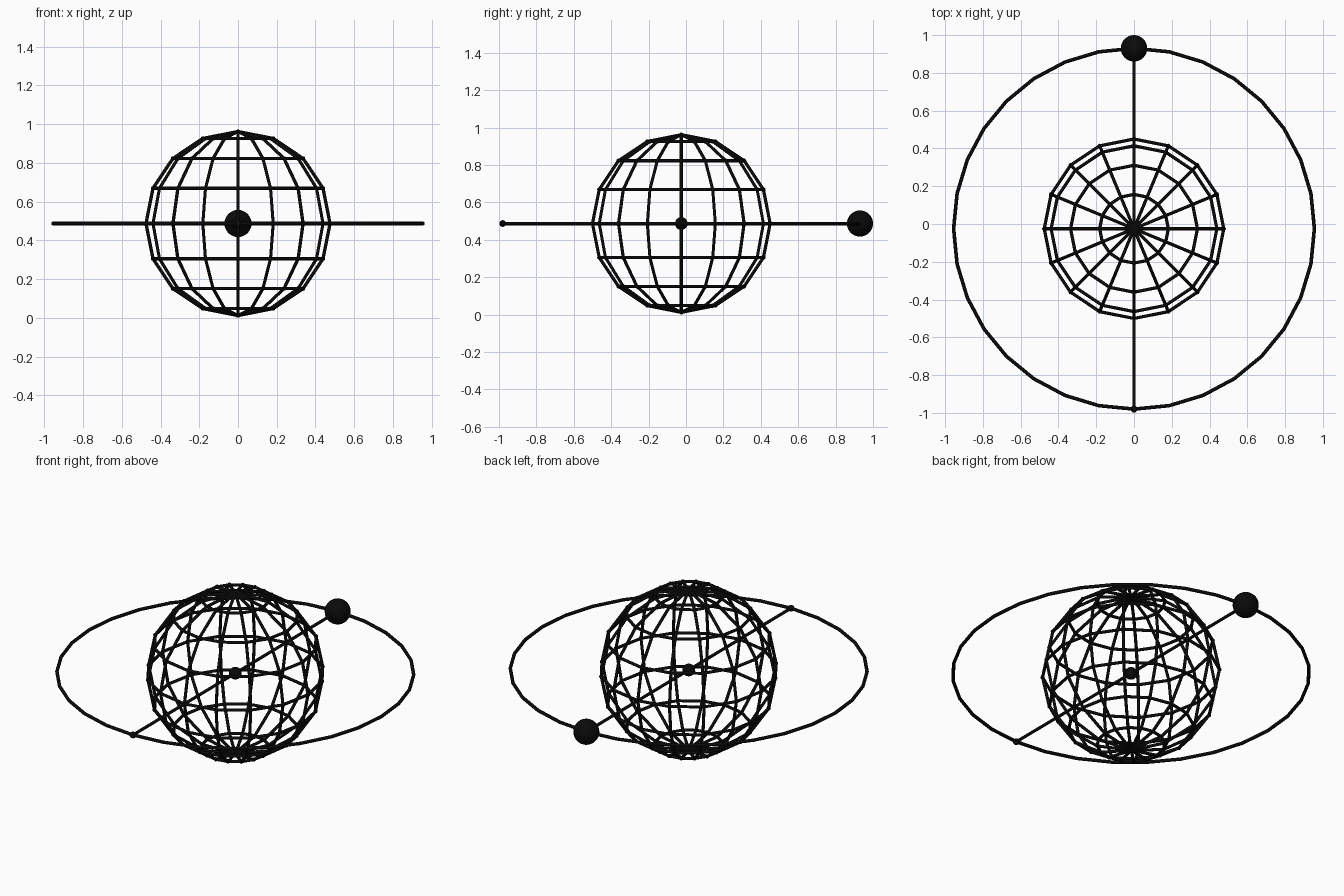
import bpy, bmesh, math
from mathutils import Vector, Matrix

if "Cube" in bpy.data.objects:
    bpy.data.objects.remove(bpy.data.objects["Cube"])

black = bpy.data.materials.new("black")
black.diffuse_color = (0.003, 0.003, 0.003, 1)
black.use_nodes = True
black.node_tree.nodes["Principled BSDF"].inputs["Base Color"].default_value = black.diffuse_color

C = Vector((0, -0.025, 0.487))   # centre of globe and orbit
R, ORBIT = 0.475, 0.955


def add_ball(bm, p, r, u=10, v=6):
    bmesh.ops.create_uvsphere(bm, u_segments=u, v_segments=v, radius=r,
                              matrix=Matrix.Translation(p))


def add_rod(bm, a, b, r, sides=8):
    d = b - a
    m = Matrix.Translation((a + b) / 2) @ d.to_track_quat('Z', 'Y').to_matrix().to_4x4()
    bmesh.ops.create_cone(bm, cap_ends=True, segments=sides, radius1=r, radius2=r,
                          depth=d.length, matrix=m)


def finish(bm, name):
    me = bpy.data.meshes.new(name)
    bm.to_mesh(me)
    bm.free()
    me.materials.append(black)
    ob = bpy.data.objects.new(name, me)
    bpy.context.collection.objects.link(ob)
    for p in me.polygons:
        p.use_smooth = len(p.vertices) <= 4
    return ob


def wire(name, cage, r, joint):
    """Rod along every edge of the cage, small ball at every vertex."""
    bm = bmesh.new()
    for e in cage.edges:
        add_rod(bm, e.verts[0].co, e.verts[1].co, r)
    for v in cage.verts:
        add_ball(bm, v.co, joint)
    cage.free()
    return finish(bm, name)


def ball(name, p, r):
    bm = bmesh.new()
    add_ball(bm, p, r, 32, 16)
    return finish(bm, name)


# globe cage: 16 meridians, 7 parallels
cage = bmesh.new()
add_ball(cage, C, R, 16, 8)
wire("globe_cage", cage, 0.0085, 0.0115)

# orbit ring
cage = bmesh.new()
bmesh.ops.create_circle(cage, segments=32, radius=ORBIT, matrix=Matrix.Translation(C))
wire("orbit_ring", cage, 0.0095, 0.0095)

# cross bar through the globe, with its balls
back, front = C + Vector((0, ORBIT, 0)), C - Vector((0, ORBIT, 0))
bm = bmesh.new()
add_rod(bm, front, back, 0.0085, 12)
finish(bm, "cross_bar")
ball("moon_ball", back, 0.07)
ball("centre_ball", C, 0.034)
ball("front_knob", front, 0.018)
